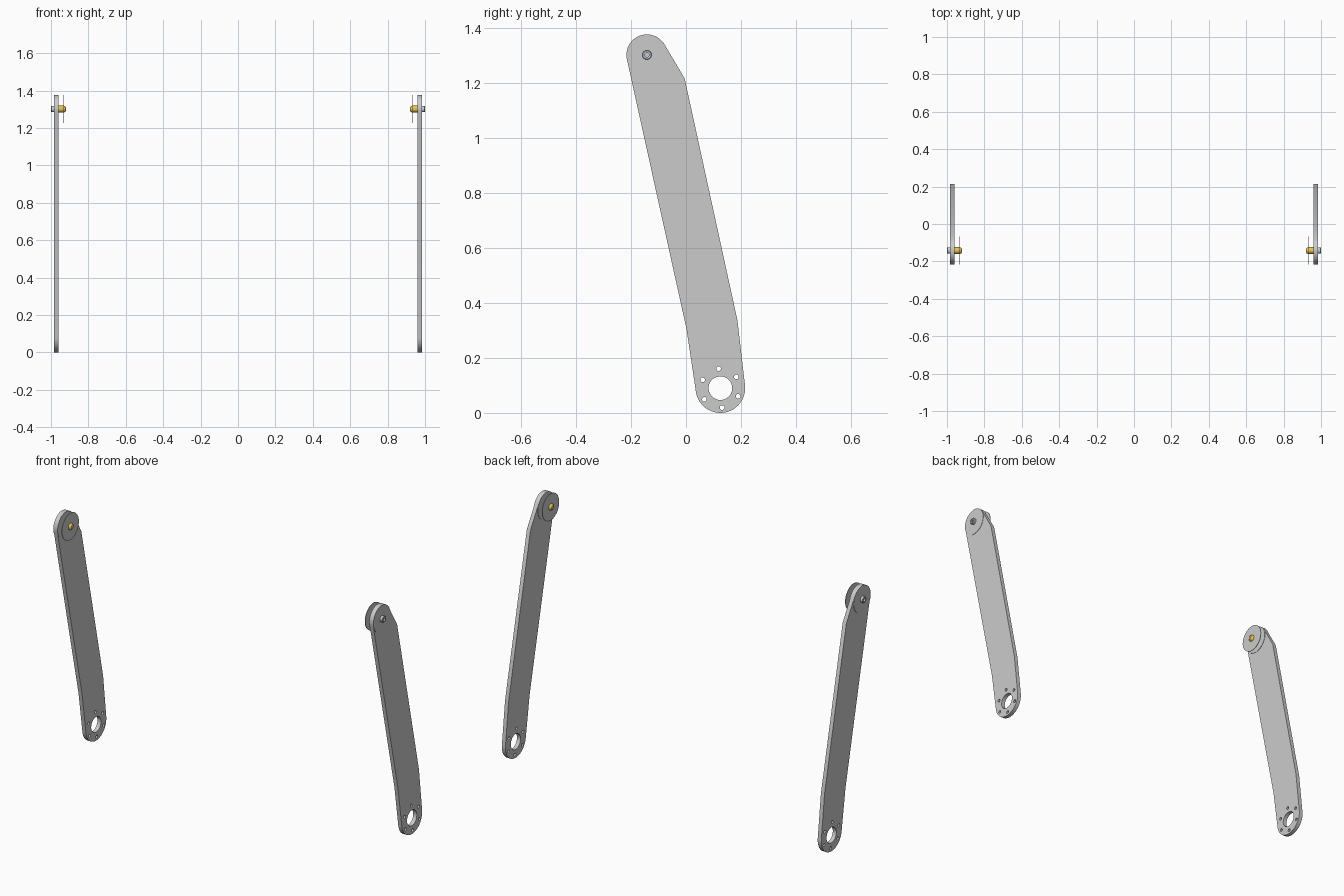
import bpy
import bmesh
from math import sin, cos, pi, radians, atan2
from mathutils import Matrix

if "Cube" in bpy.data.objects:
    bpy.data.objects.remove(bpy.data.objects["Cube"])

TOP = (-0.142, 1.301)      # pivot centre (y, z)
LOW = (0.125, 0.09)        # mounting end centre (y, z)
R_TOP, R_LOW = 0.0745, 0.09
TO_YZ = Matrix(((0, 0, 1, 0), (1, 0, 0, 0), (0, 1, 0, 0), (0, 0, 0, 1)))


def arc(c, r, a0, a1, n):
    return [(c[0] + r * cos(radians(a0 + (a1 - a0) * i / n)),
             c[1] + r * sin(radians(a0 + (a1 - a0) * i / n))) for i in range(n + 1)]


def material(name, color):
    m = bpy.data.materials.new(name)
    m.diffuse_color = color
    m.use_nodes = True
    m.node_tree.nodes["Principled BSDF"].inputs["Base Color"].default_value = m.diffuse_color
    return m


def finish(ob, mat=None):
    """Smooth the round walls and mirror to the other side."""
    bpy.ops.object.select_all(action='DESELECT')
    ob.select_set(True)
    bpy.context.view_layer.objects.active = ob
    bpy.ops.object.shade_smooth_by_angle(angle=radians(30))
    mir = ob.modifiers.new("mirror", 'MIRROR')
    mir.use_axis = (True, False, False)
    if mat:
        ob.data.materials.append(mat)


def plate(name, loops, x0, x1):
    """Flat plate from an outline and hole loops, in the y-z plane."""
    cu = bpy.data.curves.new(name, 'CURVE')
    cu.dimensions = '2D'
    cu.fill_mode = 'BOTH'
    cu.extrude = (x1 - x0) / 2
    for pts in loops:
        s = cu.splines.new('POLY')
        s.points.add(len(pts) - 1)
        for p, (a, b) in zip(s.points, pts):
            p.co = (a, b, 0, 1)
        s.use_cyclic_u = True
    tmp = bpy.data.objects.new(name + "_curve", cu)
    bpy.context.collection.objects.link(tmp)
    dg = bpy.context.evaluated_depsgraph_get()
    me = bpy.data.meshes.new_from_object(tmp.evaluated_get(dg))
    bpy.data.objects.remove(tmp)
    me.transform(Matrix.Translation(((x0 + x1) / 2, 0, 0)) @ TO_YZ)
    bm = bmesh.new()
    bm.from_mesh(me)
    bmesh.ops.remove_doubles(bm, verts=bm.verts, dist=1e-5)
    bmesh.ops.recalc_face_normals(bm, faces=bm.faces)
    bm.to_mesh(me)
    bm.free()
    ob = bpy.data.objects.new(name, me)
    bpy.context.collection.objects.link(ob)
    finish(ob)


def turned(name, profile, n=32, mat=None):
    """Turned part about the pivot axis from (x, radius) points."""
    bm = bmesh.new()
    rings = [[bm.verts.new((x, TOP[0] + r * cos(2 * pi * i / n), TOP[1] + r * sin(2 * pi * i / n)))
              for i in range(n)] for x, r in profile]
    for a, b in zip(rings, rings[1:]):
        for i in range(n):
            j = (i + 1) % n
            bm.faces.new((a[i], a[j], b[j], b[i]))
    bm.faces.new(rings[0])
    bm.faces.new(rings[-1])
    bmesh.ops.recalc_face_normals(bm, faces=bm.faces)
    me = bpy.data.meshes.new(name)
    bm.to_mesh(me)
    bm.free()
    ob = bpy.data.objects.new(name, me)
    bpy.context.collection.objects.link(ob)
    finish(ob, mat)


brass = material("brass", (0.8, 0.55, 0.1, 1))
steel = material("steel", (0.55, 0.6, 0.65, 1))

# Arm plate: rounded ends, straight tapered sides
outline = (arc(TOP, R_TOP, 31, 192.5, 32) + [(0.002, 0.304)]
           + arc(LOW, R_LOW, 188.5, 366.5, 36) + [(0.187, 0.336), (-0.005, 1.216)])
# Large bore and six bolt holes
holes = [arc(LOW, 0.043, 0, 350, 35)]
for k in range(6):
    a = radians(95 + 60 * k)
    c = (LOW[0] + 0.071 * cos(a), LOW[1] + 0.071 * sin(a))
    holes.append(arc(c, 0.0085, 0, 337.5, 15))
plate("arm_plate", [outline] + holes, 0.961, 0.983)

# Pivot discs: one on the plate, one thin washer spaced inwards
turned("pivot_disc", [(0.959, R_TOP), (0.985, R_TOP)], 64)
turned("inner_disc", [(0.932, R_TOP), (0.935, R_TOP)], 64)

# Brass bush with rounded inner end
turned("pivot_bush", [(0.960, 0.018), (0.930, 0.018), (0.924, 0.015), (0.920, 0.009)], 32, brass)

# Socket-head pivot bolt
turned("pivot_bolt_head", [(0.984, 0.017), (0.998, 0.017), (1.0, 0.015), (1.0, 0.008), (0.991, 0.008)], 30, steel)
